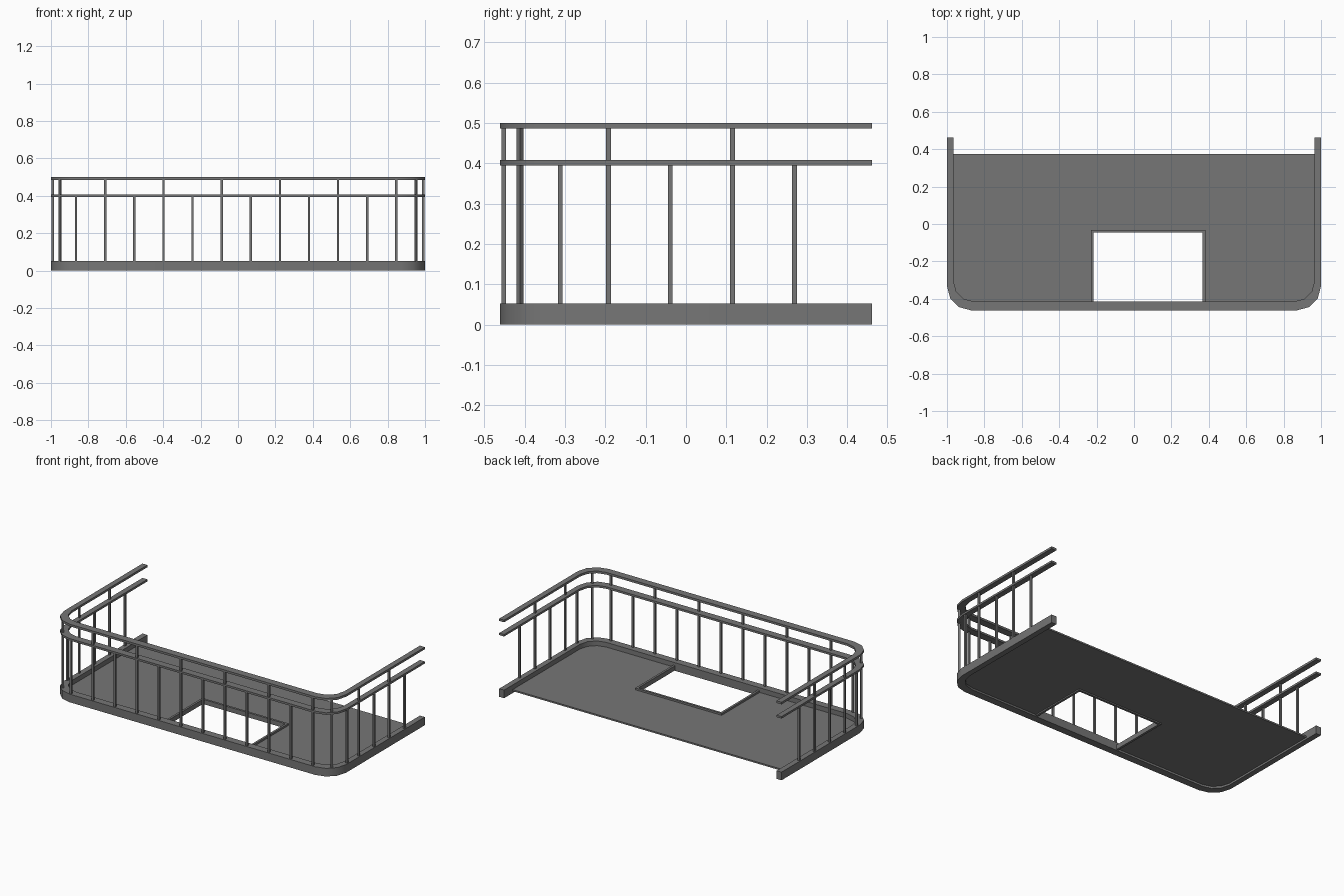
import bpy, bmesh
from math import sin, cos, pi, radians

cube = bpy.data.objects.get("Cube")
if cube:
    bpy.data.objects.remove(cube, do_unlink=True)

grey = bpy.data.materials.new("painted_grey_metal")
grey.use_nodes = True
colour = (0.18, 0.18, 0.18, 1)
grey.diffuse_color = colour
grey.node_tree.nodes["Principled BSDF"].inputs["Base Color"].default_value = colour

BACK = 0.462
CURB_TOP = 0.052
LOW_RAIL = (0.395, 0.408)
TOP_RAIL = (0.486, 0.5)


def u_path(cx, cy, r, back):
    """U-shaped outline with faceted corners, from back right to back left."""
    arc = [(cx + r * cos(a), cy - r * sin(a)) for a in (i * pi / 6 for i in range(4))]
    left = [(cx + r, back)] + arc
    return [(-x, y) for x, y in left] + left[::-1]


def prism(name, outline, z0, z1, smooth=False):
    """Extrude a flat outline between two heights."""
    bm = bmesh.new()
    face = bm.faces.new([bm.verts.new((x, y, z0)) for x, y in outline])
    top = bmesh.ops.extrude_face_region(bm, geom=[face])["geom"]
    verts = [v for v in top if isinstance(v, bmesh.types.BMVert)]
    bmesh.ops.translate(bm, vec=(0, 0, z1 - z0), verts=verts)
    bmesh.ops.triangulate(bm, faces=[f for f in bm.faces if len(f.verts) > 4])
    bmesh.ops.recalc_face_normals(bm, faces=bm.faces)
    mesh = bpy.data.meshes.new(name)
    bm.to_mesh(mesh)
    bm.free()
    mesh.materials.append(grey)
    obj = bpy.data.objects.new(name, mesh)
    bpy.context.collection.objects.link(obj)
    if smooth:
        bpy.ops.object.select_all(action="DESELECT")
        obj.select_set(True)
        bpy.context.view_layer.objects.active = obj
        bpy.ops.object.shade_smooth_by_angle(angle=radians(40))
    return obj


def box(name, x0, x1, y0, y1, z0, z1):
    return prism(name, [(x0, y0), (x1, y0), (x1, y1), (x0, y1)], z0, z1)


def post(name, x, y, rail, turn=0.0):
    h = 0.006
    obj = box(name, -h, h, -h, h, CURB_TOP - 0.005, rail[0] + 0.002)
    obj.location = (x, y, 0)
    obj.rotation_euler.z = turn


# Curb and the two handrails share one bent band
band = u_path(0.87, -0.332, 0.13, BACK) + u_path(0.855, -0.305, 0.11, BACK)[::-1]
prism("curb", band, 0, CURB_TOP, True)
prism("lower_rail", band, *LOW_RAIL, True)
prism("top_rail", band, *TOP_RAIL, True)

# Deck with a hatch opening against the front curb
HX0, HX1, HY0, HY1 = -0.217, 0.367, -0.415, -0.045
deck = u_path(0.855, -0.305, 0.11, 0.375)
half = len(deck) // 2
notch = [(HX0, HY0), (HX0, HY1), (HX1, HY1), (HX1, HY0)]
prism("deck", deck[:half] + notch + deck[half:], 0.012, 0.022)

# Hatch frame
W = 0.014
prism("hatch_frame", [(HX0 - W, HY0), (HX0 - W, HY1 + W), (HX1 + W, HY1 + W),
                      (HX1 + W, HY0), (HX1, HY0), (HX1, HY1), (HX0, HY1), (HX0, HY0)],
      0.004, 0.034)

# Front posts alternate between the lower and the top rail
for i in range(12):
    post("front_post", -0.866 + i * 0.1557, -0.452, TOP_RAIL if i % 2 else LOW_RAIL)

# Side and corner posts
for side, s in (("left", 1), ("right", -1)):
    for y, rail in ((-0.312, LOW_RAIL), (-0.192, TOP_RAIL), (-0.039, LOW_RAIL),
                    (0.115, TOP_RAIL), (0.269, LOW_RAIL)):
        post(side + "_side_post", s * 0.99, y, rail)
    post(side + "_corner_post", s * 0.952, -0.412, TOP_RAIL, pi / 4)
